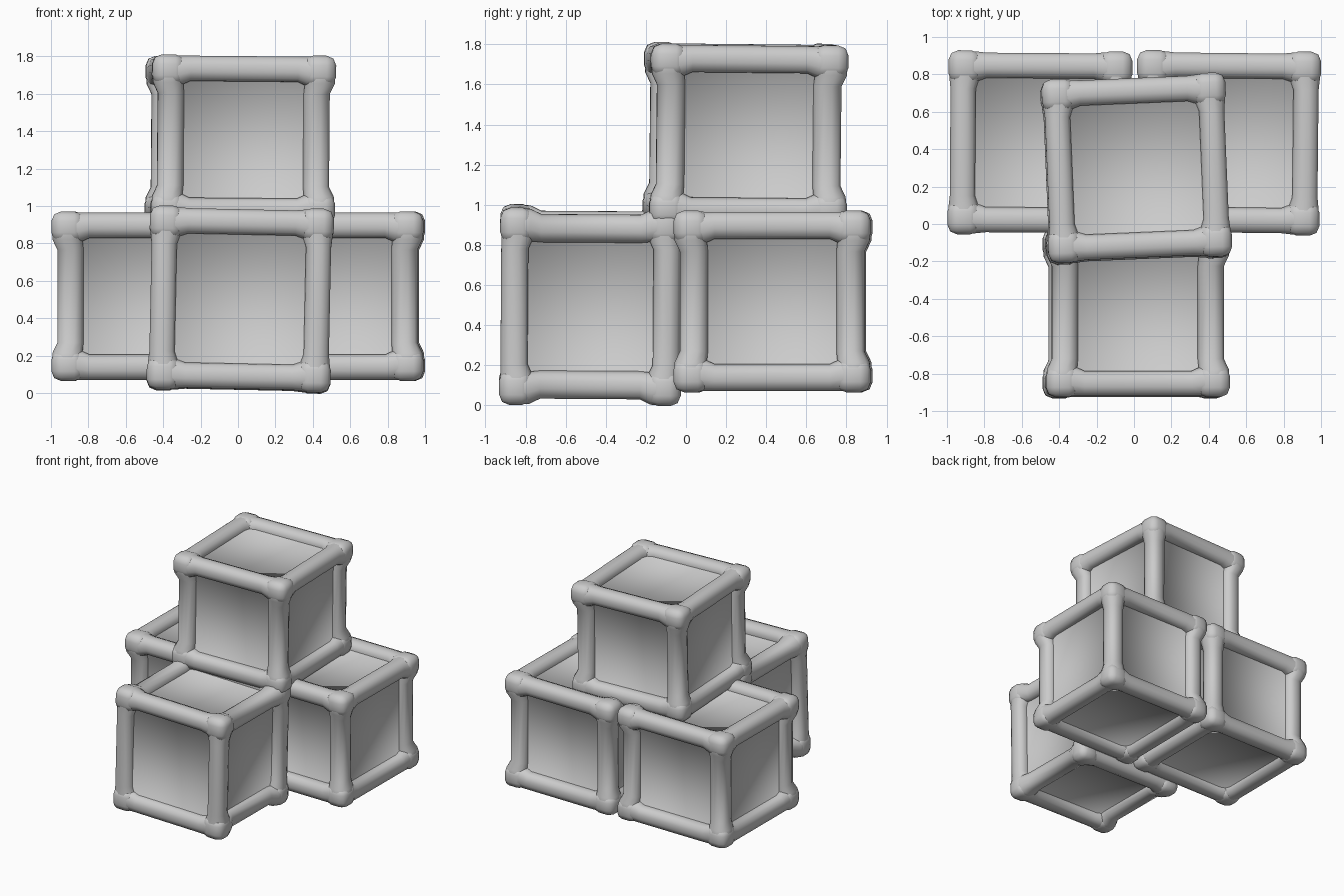
import bpy, bmesh
from math import radians, cos, sin
from mathutils import Matrix, Vector, Euler

if "Cube" in bpy.data.objects:
    bpy.data.objects.remove(bpy.data.objects["Cube"], do_unlink=True)

grey = bpy.data.materials.new("light_grey")
grey.use_nodes = True
colour = (0.6, 0.6, 0.6, 1)
grey.diffuse_color = colour
grey.node_tree.nodes["Principled BSDF"].inputs["Base Color"].default_value = colour

HALF = Vector((0.492, 0.492, 0.453))    # half size over the corner knobs
KNOB = Vector((0.175, 0.175, 0.165))
SIGNS = (-1, 1)


def box(bm, size, centre=(0, 0, 0)):
    mat = Matrix.Translation(centre) @ Matrix.Diagonal((*size, 1))
    verts = bmesh.ops.create_cube(bm, size=1, matrix=mat)["verts"]
    return list({e for v in verts for e in v.link_edges})


def soften(bm, edges, offset):
    bmesh.ops.bevel(bm, geom=edges, offset=offset, segments=2,
                    profile=0.5, affect='EDGES')


def core(bm):
    """Box with a shallow sunken panel on every face."""
    rims = box(bm, 2 * HALF - Vector((0.09, 0.09, 0.05)))
    panels = list(bm.faces)
    bmesh.ops.inset_individual(bm, faces=panels, thickness=0.11, depth=0)
    bmesh.ops.inset_individual(bm, faces=panels, thickness=0.03, depth=-0.04)
    soften(bm, rims, 0.04)


def section(width):
    """Closed outline of a rounded square."""
    r = width * 0.36
    flat = width / 2 - r
    points = []
    for corner, (sx, sy) in enumerate(((1, 1), (-1, 1), (-1, -1), (1, -1))):
        for step in range(3):
            a = radians(90 * corner + 45 * step)
            points.append((sx * flat + r * cos(a), sy * flat + r * sin(a)))
    return points


def bar(bm, axis, signs):
    """Edge bar that swells into the knobs at both ends."""
    others = [i for i in range(3) if i != axis]
    width = 0.14 if axis == 2 else 0.135
    insets = (0.032, 0.032) if axis == 2 else (0.012, 0.006)
    end = HALF[axis]
    stations = ((0.11, 0.165, (0.004, 0.004)), (0.15, 0.16, (0.006, 0.006)),
                (0.205, width, insets))
    path = [(-end + d, w, ins) for d, w, ins in stations]
    path += [(end - d, w, ins) for d, w, ins in reversed(stations)]
    rings = []
    for along, w, ins in path:
        ring = []
        for p in section(w):
            co = Vector()
            co[axis] = along
            for k, i in enumerate(others):
                co[i] = signs[k] * (HALF[i] - ins[k] - w / 2) + p[k]
            ring.append(bm.verts.new(co))
        rings.append(ring)
    faces = []
    for a, b in zip(rings, rings[1:]):
        for i in range(len(a)):
            j = (i + 1) % len(a)
            faces.append(bm.faces.new((a[i], a[j], b[j], b[i])))
    bmesh.ops.recalc_face_normals(bm, faces=faces)


def crate(name, centre, tilt, lie_down=False):
    bm = bmesh.new()
    core(bm)
    for sx in SIGNS:
        for sy in SIGNS:
            for axis in range(3):
                bar(bm, axis, (sx, sy))
            for sz in SIGNS:
                reach = HALF - KNOB / 2
                pos = (sx * reach.x, sy * reach.y, sz * reach.z)
                soften(bm, box(bm, KNOB, pos), 0.052)
    if lie_down:
        bmesh.ops.rotate(bm, verts=bm.verts, matrix=Matrix.Rotation(radians(90), 3, 'X'))
    for f in bm.faces:
        f.smooth = True
    mesh = bpy.data.meshes.new(name)
    bm.to_mesh(mesh)
    bm.free()
    mesh.materials.append(grey)
    obj = bpy.data.objects.new(name, mesh)
    obj.location = centre
    obj.rotation_euler = Euler([radians(a) for a in tilt])
    bpy.context.collection.objects.link(obj)


crate("right_back_crate", (-0.503, 0.434, 0.518), (0, 0, -0.4))
crate("left_back_crate", (0.504, 0.434, 0.518), (0, 0, -0.6))
crate("front_crate", (0.012, -0.476, 0.5), (-0.4, 1.2, 0), lie_down=True)
crate("top_crate", (0.012, 0.296, 1.35), (-0.6, 0.5, 2.4))
